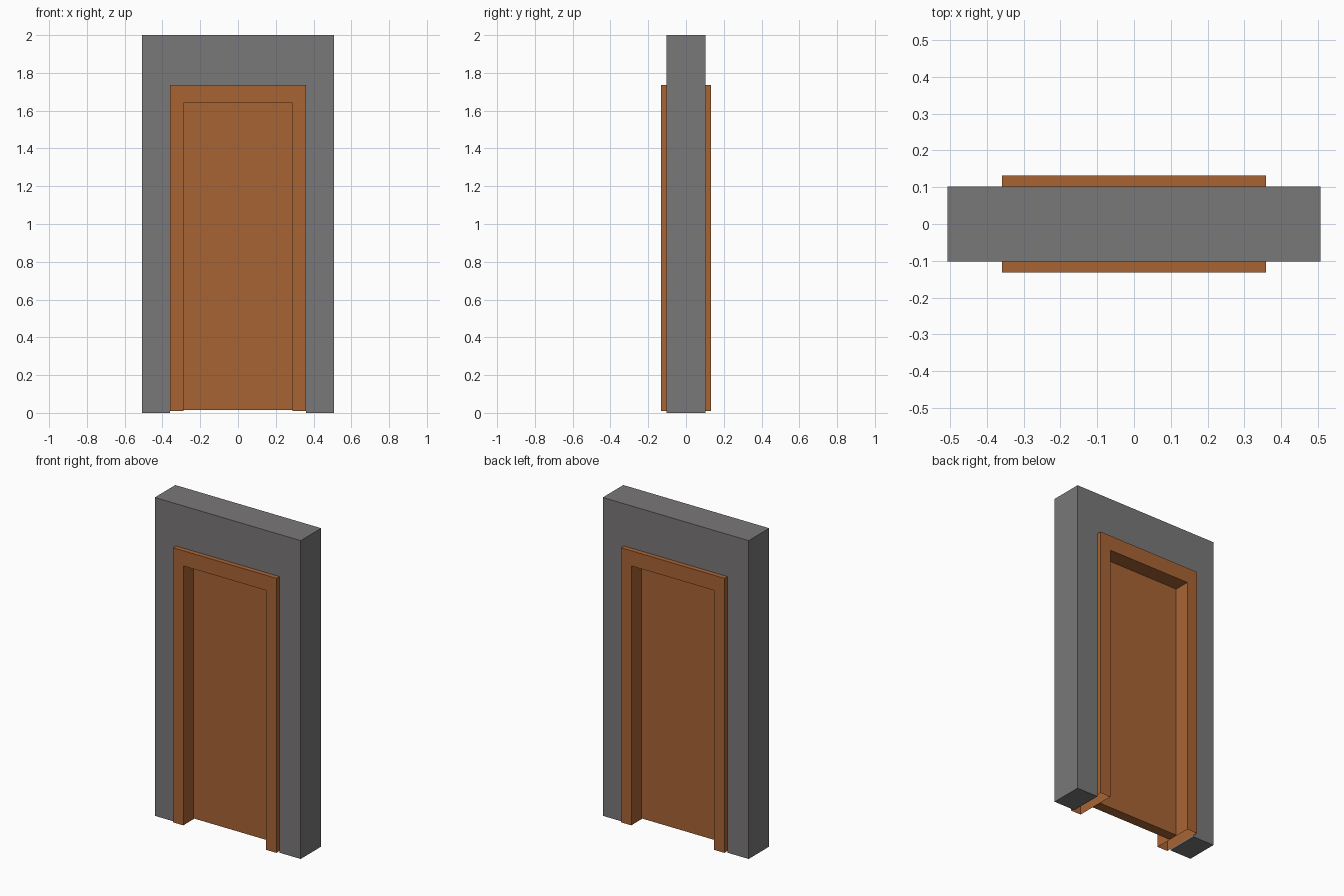
import bpy, bmesh

if "Cube" in bpy.data.objects:
    bpy.data.objects.remove(bpy.data.objects["Cube"])


def material(name, rgb):
    m = bpy.data.materials.new(name)
    m.diffuse_color = (*rgb, 1)
    m.use_nodes = True
    m.node_tree.nodes["Principled BSDF"].inputs["Base Color"].default_value = m.diffuse_color
    return m


GREY = material("wall grey", (0.195, 0.188, 0.191))
WOOD = material("wood brown", (0.392, 0.127, 0.034))


def prism(name, outline, half_depth, mat, open_below=False):
    """Extrude an x-z outline evenly about y = 0."""
    bm = bmesh.new()
    front = bm.faces.new([bm.verts.new((x, -half_depth, z)) for x, z in outline])
    new = bmesh.ops.extrude_face_region(bm, geom=[front], use_keep_orig=True)["geom"]
    bmesh.ops.translate(bm, vec=(0, 2 * half_depth, 0),
                        verts=[v for v in new if isinstance(v, bmesh.types.BMVert)])
    bmesh.ops.recalc_face_normals(bm, faces=bm.faces)
    if open_below:
        feet = [f for f in bm.faces if f.normal.z < -0.9 and f.calc_center_median().z < 0.1]
        bmesh.ops.delete(bm, geom=feet, context='FACES')
    mesh = bpy.data.meshes.new(name)
    bm.to_mesh(mesh)
    bm.free()
    mesh.materials.append(mat)
    obj = bpy.data.objects.new(name, mesh)
    bpy.context.collection.objects.link(obj)
    return obj


def arch(outer, top, inner, inner_top, base):
    """Outline of two legs joined by a lintel."""
    return [(-outer, base), (-inner, base), (-inner, inner_top), (inner, inner_top),
            (inner, base), (outer, base), (outer, top), (-outer, top)]


# Wall section around the opening
prism("wall", arch(0.507, 2.0, 0.359, 1.735, 0.0), 0.102, GREY)
# Frame lining the opening and standing proud on both sides, hollow at the feet
prism("door_frame", arch(0.359, 1.735, 0.288, 1.64, 0.01), 0.132, WOOD, open_below=True)
# Plain door leaf set midway through the frame
prism("door_leaf", [(-0.288, 0.016), (0.288, 0.016), (0.288, 1.64), (-0.288, 1.64)], 0.032, WOOD)
